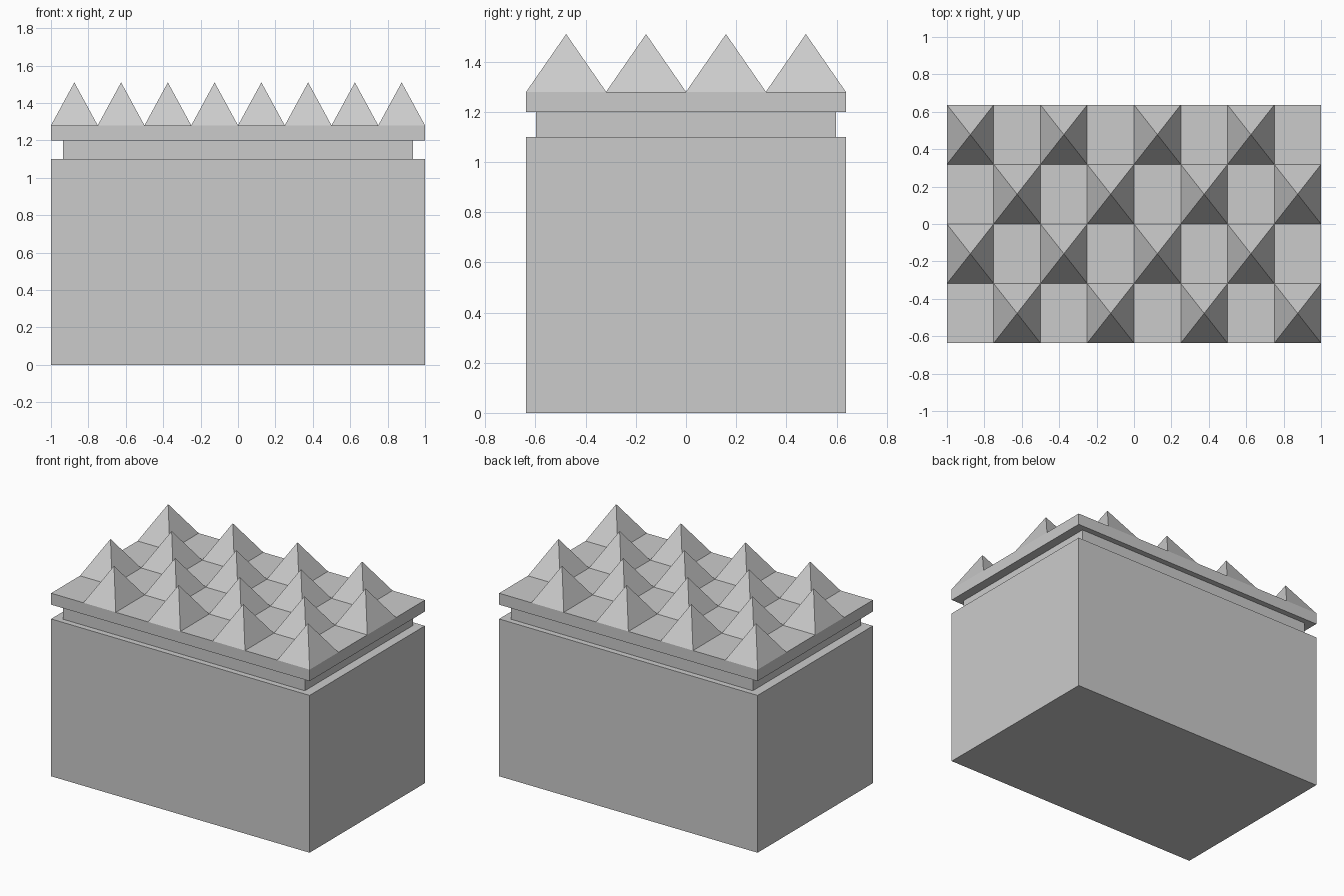
import bpy, bmesh

if "Cube" in bpy.data.objects:
    bpy.data.objects.remove(bpy.data.objects["Cube"])

HX, HY = 1.0, 0.637          # outer half sizes
NX, NY = 0.935, 0.597        # neck half sizes
COLS, ROWS = 8, 4
RIM_Z, TIP_Z = 1.28, 1.51


def finish(name, bm):
    bmesh.ops.remove_doubles(bm, verts=bm.verts[:], dist=1e-4)
    bmesh.ops.recalc_face_normals(bm, faces=bm.faces[:])
    me = bpy.data.meshes.new(name)
    bm.to_mesh(me)
    bm.free()
    ob = bpy.data.objects.new(name, me)
    bpy.context.collection.objects.link(ob)
    return ob


def box(name, hx, hy, z0, z1):
    bm = bmesh.new()
    bmesh.ops.create_cube(bm, size=1)
    for v in bm.verts:
        v.co = (v.co.x * 2 * hx, v.co.y * 2 * hy, z0 + (v.co.z + 0.5) * (z1 - z0))
    return finish(name, bm)


# Main block and the recessed neck above it
box("main_block", HX, HY, 0, 1.1)
box("recessed_neck", NX, NY, 1.1, 1.2)

# Top plate: gridded surface with a chequerboard of pyramids
bm = bmesh.new()
dx, dy = 2 * HX / COLS, 2 * HY / ROWS
grid = [[bm.verts.new((-HX + i * dx, -HY + j * dy, RIM_Z)) for i in range(COLS + 1)]
        for j in range(ROWS + 1)]
spiked = []
for j in range(ROWS):
    for i in range(COLS):
        f = bm.faces.new((grid[j][i], grid[j][i + 1], grid[j + 1][i + 1], grid[j + 1][i]))
        if (i + j) % 2 == 1:
            spiked.append(f)
rim = [e for e in bm.edges if e.is_boundary]

# Plate sides and underside
side = bmesh.ops.extrude_edge_only(bm, edges=rim)["geom"]
for v in (g for g in side if isinstance(g, bmesh.types.BMVert)):
    v.co.z = 1.2
bottom = [e for e in side if isinstance(e, bmesh.types.BMEdge) and e.is_boundary]
bmesh.ops.contextual_create(bm, geom=bottom)

# Raise pyramid tips
for v in bmesh.ops.poke(bm, faces=spiked)["verts"]:
    v.co.z = TIP_Z
finish("spiked_top_plate", bm)
